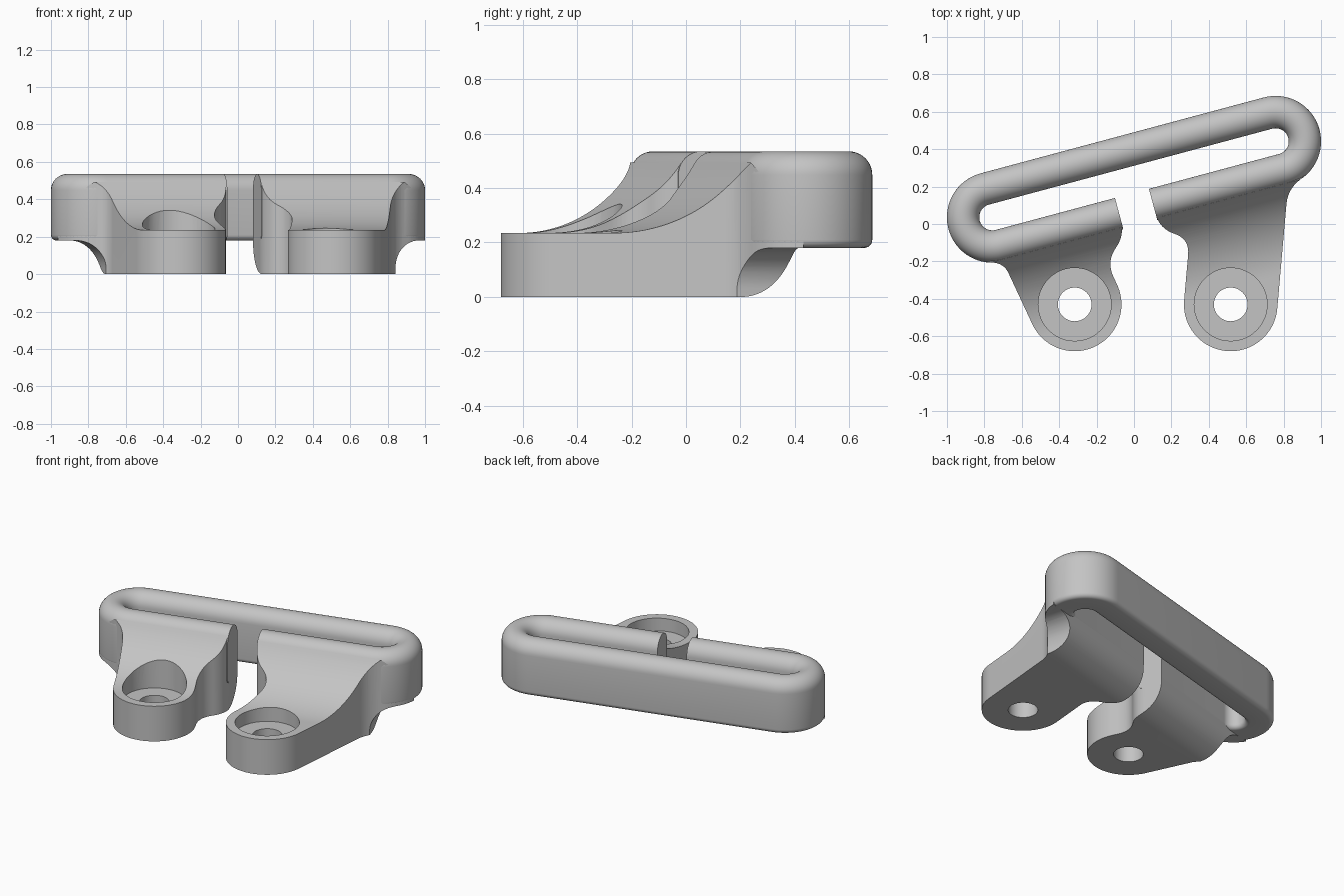
import bpy, bmesh
from math import sin, cos, radians, atan2, pi
from mathutils import Vector

cube = bpy.data.objects.get("Cube")
if cube:
    bpy.data.objects.remove(cube, do_unlink=True)

TILT = radians(15)
HALF = 0.784                  # half distance between the loop end centres
R_IN, R_OUT = 0.07, 0.243     # loop inner and outer radius
R_MID, R_TOP = 0.1565, 0.0865
Z_LOW, Z_TOP, Z_PAD = 0.18, 0.535, 0.235
GAP_L, GAP_R = -0.124, 0.064  # opening in the front bar

grey = bpy.data.materials.new("light_grey")
grey.use_nodes = True
grey.diffuse_color = (0.55, 0.55, 0.55, 1)
grey.node_tree.nodes["Principled BSDF"].inputs["Base Color"].default_value = (0.55, 0.55, 0.55, 1)


def loc(u, v, z=0.0):
    """Point in the tilted frame of the loop (u along it, v across it)."""
    return Vector((u * cos(TILT) - v * sin(TILT),
                   0.239 + u * sin(TILT) + v * cos(TILT), z))


def arc(cx, cy, r, a, b, n=16):
    return [(cx + r * cos(radians(a + (b - a) * i / n)),
             cy + r * sin(radians(a + (b - a) * i / n))) for i in range(n + 1)]


def bend(before, corner, after, d, n=10):
    """Rounded corner between two straight edges."""
    b, c, a = Vector(before[:2]), Vector(corner[:2]), Vector(after[:2])
    p, q = c + (b - c).normalized() * d, c + (a - c).normalized() * d
    return [p * (1 - t) ** 2 + c * 2 * t * (1 - t) + q * t * t
            for t in (i / n for i in range(n + 1))]


def make_object(name, bm):
    bmesh.ops.recalc_face_normals(bm, faces=bm.faces)
    mesh = bpy.data.meshes.new(name)
    bm.to_mesh(mesh)
    bm.free()
    mesh.materials.append(grey)
    ob = bpy.data.objects.new(name, mesh)
    bpy.context.collection.objects.link(ob)
    return ob


def prism(name, points, push):
    bm = bmesh.new()
    face = bm.faces.new([bm.verts.new(p) for p in points])
    new = bmesh.ops.extrude_face_region(bm, geom=[face])["geom"]
    bmesh.ops.translate(bm, vec=push, verts=[g for g in new if isinstance(g, bmesh.types.BMVert)])
    return make_object(name, bm)


def upright(name, outline, z0, z1):
    return prism(name, [Vector((p[0], p[1], z0)) for p in outline], Vector((0, 0, z1 - z0)))


def activate(ob):
    bpy.ops.object.select_all(action='DESELECT')
    ob.select_set(True)
    bpy.context.view_layer.objects.active = ob


def combine(ob, cutter, operation):
    cutter.hide_render = True
    mod = ob.modifiers.new("cut", 'BOOLEAN')
    mod.operation, mod.solver, mod.object = operation, 'EXACT', cutter
    activate(ob)
    bpy.ops.object.modifier_apply(modifier=mod.name)
    bpy.data.objects.remove(cutter, do_unlink=True)


def smooth(ob):
    activate(ob)
    bpy.ops.object.shade_smooth_by_angle(angle=radians(30))


# Open slotted loop: rounded section swept along a stadium path
section = (arc(R_MID, Z_TOP - R_TOP, R_TOP, 0, 180, 20)
           + arc(R_IN + 0.03, Z_LOW + 0.03, 0.03, 180, 270, 6)
           + arc(R_OUT - 0.03, Z_LOW + 0.03, 0.03, 270, 360, 6))
path = [(GAP_R, -90)]
path += [(HALF, -90 + 180 * i / 32) for i in range(33)]
path += [(-HALF, 90 + 180 * i / 32) for i in range(33)]
path += [(GAP_L, 270)]
bm = bmesh.new()
rows = [[bm.verts.new(loc(u + r * cos(radians(a)), r * sin(radians(a)), z)) for r, z in section]
        for u, a in path]
count = len(section)
for near, far in zip(rows, rows[1:]):
    for i in range(count):
        j = (i + 1) % count
        bm.faces.new((near[i], near[j], far[j], far[i]))
bm.faces.new(rows[0])
bm.faces.new(rows[-1])
smooth(make_object("slotted_loop", bm))

# Side profile of a leg: flat pad, concave sweep up to the bar, rounded heel
V_PAD, R_SWEEP = -0.69, 0.537
sweep_end = atan2(Z_TOP - R_TOP - Z_PAD - R_SWEEP, -R_MID - V_PAD) * 180 / pi
profile = ([(-1.2, Z_PAD)] + arc(V_PAD, Z_PAD + R_SWEEP, R_SWEEP, -90, sweep_end, 28)
           + [(-0.2, 0.44), (-0.16, 0.4), (-0.16, 0.215), (-0.0715, 0.215)]
           + arc(-0.2515, Z_LOW, Z_LOW, 0, -90, 18) + [(-1.2, 0)])

# Width limit of the legs, with hollow fillets under the loop ends
side = [(0.8, -0.1)] + arc(0.95, 0.03, 0.15, 180, 90, 14) + [(1.1, Z_LOW), (1.1, 1)]
width = side + [(-u, z) for u, z in reversed(side)]

# Footprints
lx, rx, py, pad_r = -0.317, 0.517, -0.43, 0.25
pad = arc(lx, py, pad_r, 205, 385, 48)
ring = [loc(u, v) for u, v in arc(-HALF, 0, 0.242, 197, 255)]
heel, waist, toe = loc(GAP_L, -0.275), (-0.148, -0.2), (-0.694, -0.213)
left_outline = (pad + bend(pad[-1], waist, heel, 0.09)
                + bend(waist, heel, loc(GAP_L, -0.1), 0.085)
                + [loc(GAP_L, -0.0705), loc(-HALF, -0.0705)] + ring
                + bend(ring[-1], toe, pad[0], 0.055))

pad = arc(rx, py, pad_r, 175, 355, 48)
ring = [loc(u, v) for u, v in arc(HALF, 0, 0.242, -68, -17)]
heel, waist, toe = loc(GAP_R, -0.29), (0.297, -0.08), (0.822, 0.185)
right_outline = (pad + bend(pad[-1], toe, ring[0], 0.08) + ring
                 + [loc(HALF, -0.0705), loc(GAP_R, -0.0705)]
                 + bend(loc(GAP_R, -0.1), heel, waist, 0.08)
                 + bend(heel, waist, pad[0], 0.085))

# Legs with counterbored screw holes
along, across = loc(2.4, 0) - loc(0, 0), loc(0, 1.6) - loc(0, 0)
for name, outline, cx in (("left_leg", right_outline, rx), ("right_leg", left_outline, lx)):
    leg = prism(name, [loc(-1.2, v, z) for v, z in profile], along)
    combine(leg, upright("footprint", outline, -0.1, 1), 'INTERSECT')
    combine(leg, prism("width_limit", [loc(u, -1.3, z) for u, z in width], across), 'INTERSECT')
    for radius, floor in ((0.195, 0.15), (0.09, -0.1)):
        hole = upright("hole", arc(cx, py, radius, 0, 360, 48)[:-1], floor, 1)
        combine(leg, hole, 'DIFFERENCE')
    smooth(leg)
